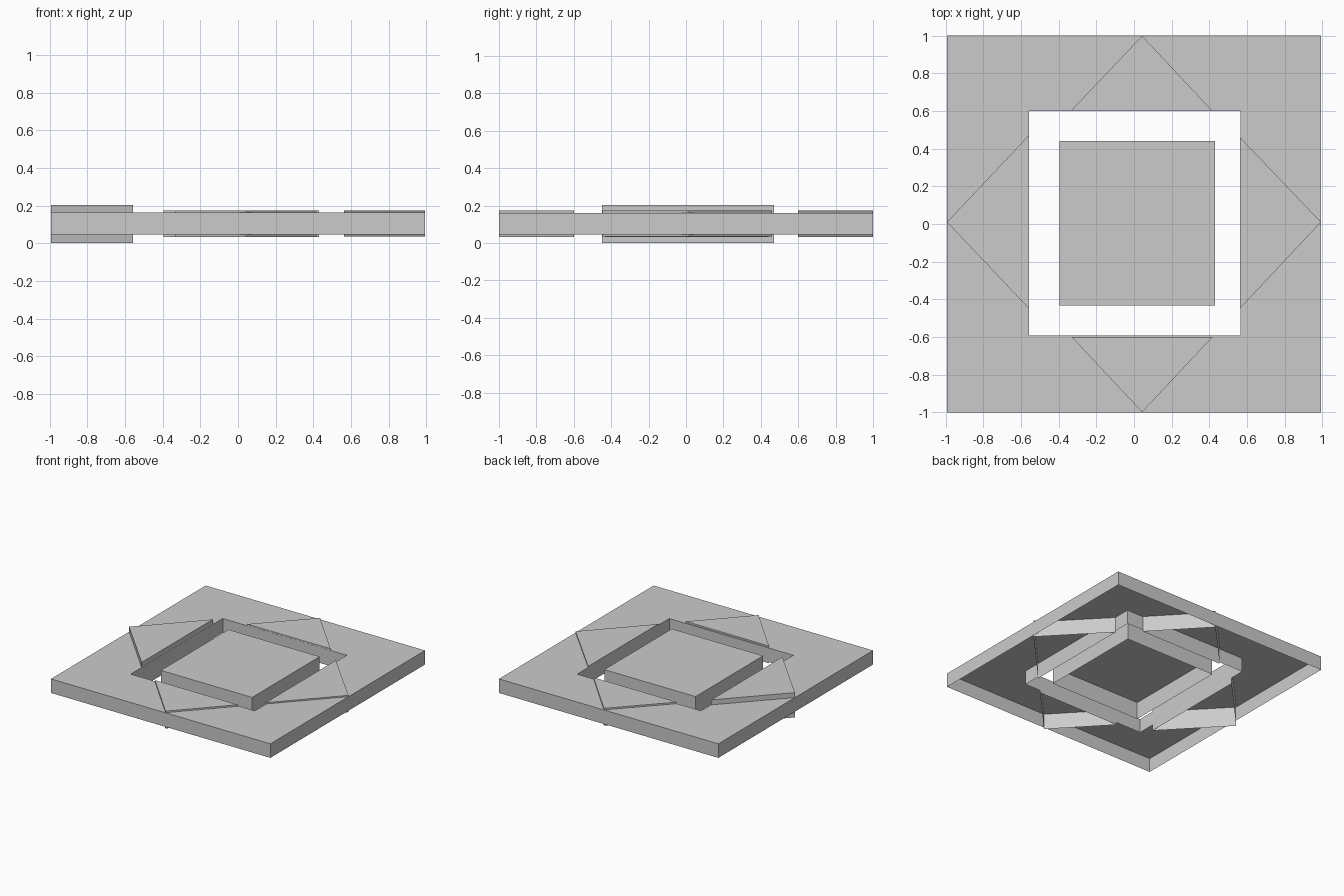
import bpy, bmesh

if "Cube" in bpy.data.objects:
    bpy.data.objects.remove(bpy.data.objects["Cube"])


def shell(name, outline, z0, z1, hole=None):
    """Extruded outline: top face and side walls, open underneath."""
    bm = bmesh.new()
    loops = [outline] + ([hole] if hole else [])
    tops = []
    for loop in loops:
        low = [bm.verts.new((x, y, z0)) for x, y in loop]
        top = [bm.verts.new((x, y, z1)) for x, y in loop]
        n = len(loop)
        for i in range(n):
            j = (i + 1) % n
            quad = [low[i], low[j], top[j], top[i]]
            bm.faces.new(quad if loop is outline else quad[::-1])
        tops.append(top)
    if hole:
        a, b = tops
        for i in range(len(a)):
            j = (i + 1) % len(a)
            bm.faces.new((a[i], a[j], b[j], b[i]))
    else:
        bm.faces.new(tops[0])
    mesh = bpy.data.meshes.new(name)
    bm.to_mesh(mesh)
    bm.free()
    obj = bpy.data.objects.new(name, mesh)
    bpy.context.collection.objects.link(obj)
    return obj


def rect(x0, x1, y0, y1):
    return [(x0, y0), (x1, y0), (x1, y1), (x0, y1)]


# Square frame with its opening
shell("frame", rect(-0.993, 0.993, -1, 1), 0.047, 0.162,
      rect(-0.557, 0.566, -0.592, 0.599))

# Raised centre block
shell("centre_block", rect(-0.395, 0.431, -0.433, 0.441), 0.033, 0.175)

# Triangular plates, one on each side (counter-clockwise outlines)
shell("left_triangle", [(-0.993, 0.01), (-0.558, -0.449), (-0.558, 0.471)], 0, 0.203)
shell("right_triangle", [(0.993, 0.01), (0.564, 0.459), (0.564, -0.447)], 0.035, 0.173)
shell("front_triangle", [(0.043, -0.999), (0.418, -0.599), (-0.332, -0.599)], 0.033, 0.175)
shell("back_triangle", [(0.043, 0.999), (-0.336, 0.6), (0.417, 0.6)], 0.033, 0.175)
